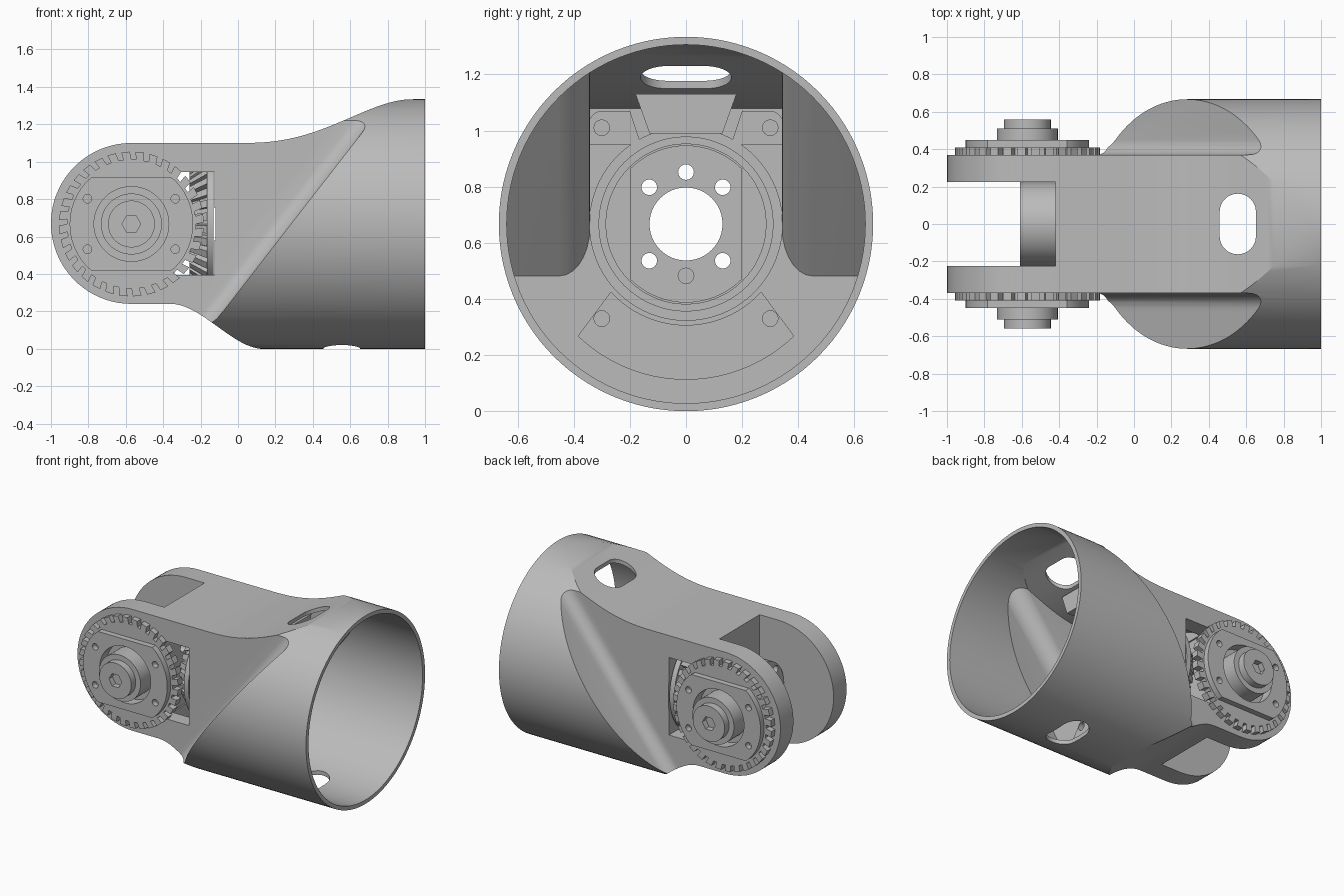
import bpy, bmesh
from math import sin, cos, pi, radians
from mathutils import Vector

if "Cube" in bpy.data.objects:
    bpy.data.objects.remove(bpy.data.objects["Cube"])

grey = bpy.data.materials.new("machined_grey")
grey.use_nodes = True
grey.diffuse_color = (0.5, 0.5, 0.5, 1)
grey.node_tree.nodes["Principled BSDF"].inputs["Base Color"].default_value = (0.5, 0.5, 0.5, 1)

MID = 0.667           # height of the barrel axis
HUB = (-0.57, 0.667)  # side gear axis in x, z
AXIS = (0, MID)       # barrel axis in y, z


def prism(name, pts, a, b, axis, taper=1.0, centre=(0, 0), bevel=None):
    """Extrude a 2D outline from a to b along an axis; optionally taper or round one edge."""
    place = {"x": lambda u, v, w: (w, u, v),
             "y": lambda u, v, w: (u, w, v),
             "z": lambda u, v, w: (u, v, w)}[axis]
    bm = bmesh.new()
    near = [bm.verts.new(place(u, v, a)) for u, v in pts]
    far = [bm.verts.new(place(centre[0] + (u - centre[0]) * taper,
                              centre[1] + (v - centre[1]) * taper, b)) for u, v in pts]
    bm.faces.new(near)
    bm.faces.new(far[::-1])
    for i in range(len(pts)):
        j = (i + 1) % len(pts)
        bm.faces.new((near[i], far[i], far[j], near[j]))
    if bevel:
        edge = bm.edges.get((near[1], near[2]))
        bmesh.ops.bevel(bm, geom=[edge], offset=bevel, segments=7, profile=0.5, affect="EDGES")
    bmesh.ops.recalc_face_normals(bm, faces=bm.faces)
    mesh = bpy.data.meshes.new(name)
    bm.to_mesh(mesh)
    bm.free()
    mesh.materials.append(grey)
    obj = bpy.data.objects.new(name, mesh)
    bpy.context.collection.objects.link(obj)
    return obj


def circle(c, r, n=64, start=0.0, end=2 * pi, ring=True):
    steps = n if ring else n - 1
    return [(c[0] + r * cos(start + (end - start) * i / steps),
             c[1] + r * sin(start + (end - start) * i / steps)) for i in range(n)]


def box2d(u0, u1, v0, v1):
    return [(u0, v0), (u1, v0), (u1, v1), (u0, v1)]


def toothed(c, r0, r1, n):
    pts = []
    for i in range(n):
        for r, f in ((r0, 0.0), (r1, 0.12), (r1, 0.72), (r0, 0.62)):
            t = 2 * pi * (i + f) / n
            pts.append((c[0] + r * cos(t), c[1] + r * sin(t)))
    return pts


def combine(obj, tool, op="DIFFERENCE"):
    mod = obj.modifiers.new("cut", "BOOLEAN")
    mod.operation, mod.solver, mod.object = op, "EXACT", tool
    bpy.context.view_layer.objects.active = obj
    bpy.ops.object.modifier_apply(modifier=mod.name)
    bpy.data.objects.remove(tool)


def drill(obj, c, r, a, b, axis, n=32):
    combine(obj, prism("drill", circle(c, r, n), a, b, axis))


def ease(t):
    t = max(0.0, min(1.0, t))
    return t * t * (3 - 2 * t)


def shell(name, inset):
    """Barrel cut by the side outline and by slanted, filleted flats on both sides."""
    end = 1 + inset * 2
    xs = [-0.4 + i * (end + 0.4) / 44 for i in range(45)]
    top = [(x, 1.1 + 0.234 * ease(max(0, x / 0.93) ** 1.35) - inset) for x in xs]
    low = [(x, 0.24 - 0.242 * ease((x + 0.36) / 0.5) + inset) for x in xs]
    nose = circle((-0.57, 0.67), 0.43 - inset, 40, pi / 2, 1.5 * pi, ring=False)
    body = prism(name, nose + low + top[::-1], -0.8, 0.8, "y")
    combine(body, prism("barrel", circle(AXIS, MID - inset, 112), -1.3, 1.3, "x"), "INTERSECT")
    shift = inset * 1.27
    line = [(-0.08 + shift + (z - 0.2) * 0.778, z) for z in (-0.2, 1.6)]
    for s in (1, -1):
        flat = prism("flat", [(-1.3, -0.2)] + line + [(-1.3, 1.6)],
                     s * (0.37 - inset), s * 0.9, "y", bevel=0.08 + inset)
        combine(body, flat)
    return body


# Main housing with its hollow barrel
housing = shell("housing", 0.0)
cavity = shell("cavity", 0.028)
combine(cavity, prism("limit", box2d(-0.9, 0.9, -0.3, 1.7), 0.175, 1.3, "x"), "INTERSECT")
combine(housing, cavity)

# Fork gap, gear chamber, side windows
combine(housing, prism("gap", box2d(-1.2, -0.42, -0.225, 0.225), -0.2, 1.6, "z"))
combine(housing, prism("chamber", circle(AXIS, 0.38), -0.33, -0.12, "x"))
combine(housing, prism("window", box2d(-0.34, -0.125, 0.395, 0.945), -0.5, 0.5, "y"))

# Oblong cable holes above and below
slot = circle((0.555, 0.065), 0.097, 17, 0, pi, False) + circle((0.555, -0.065), 0.097, 17, pi, 2 * pi, False)
combine(housing, prism("slot", slot, -0.2, 1.6, "z"))

# Stepped bearing seat in the bulkhead
for r, depth in ((0.31, 0.1), (0.285, 0.05)):
    drill(housing, AXIS, r, depth, 0.3, "x", 72)
bearing_ring = prism("bearing_ring", circle(AXIS, 0.345, 72), 0.17, 0.2, "x")
drill(bearing_ring, AXIS, 0.31, 0.1, 0.3, "x", 72)
bearing_plate = prism("bearing_plate", [(max(-0.2, min(0.2, y)), z) for y, z in circle(AXIS, 0.28, 72)],
                      0.045, 0.085, "x")

# Neck tube between the fork arms and the inner bevel gear
neck_tube = prism("neck_tube", circle(AXIS, 0.224), -0.61, -0.415, "x")
inner_gear = prism("inner_gear", toothed(AXIS, 0.315, 0.36, 32), -0.165, -0.26, "x", 0.8, AXIS)
gear_back = prism("inner_gear_back", circle(AXIS, 0.37, 72), -0.166, -0.13, "x")

# Shaft bore and bolt circle through everything on the barrel axis
for part in (housing, bearing_plate, neck_tube, inner_gear, gear_back):
    drill(part, AXIS, 0.13, -0.8, 0.4, "x", 48)
    for a in (45, 90, 135, 225, 270, 315):
        t = radians(a)
        drill(part, (0.185 * cos(t), MID + 0.185 * sin(t)), 0.028, -0.8, 0.4, "x", 16)

# Bulkhead pads with bolt holes
lower_pad = prism("lower_pad", circle(AXIS, 0.555, 40, radians(226), radians(314), False)
                  + circle(AXIS, 0.36, 40, radians(318), radians(222), False), 0.165, 0.187, "x")
for s in (1, -1):
    drill(lower_pad, (s * 0.3, 0.33), 0.028, 0.1, 0.3, "x", 16)
    drill(housing, (s * 0.3, 0.33), 0.028, 0.1, 0.3, "x", 16)
    side = "left" if s > 0 else "right"
    corner = circle((s * 0.3, 1.025), 0.045, 10, pi / 2, pi / 2 - s * pi / 2, False)
    lug = prism("upper_lug_" + side, [(s * 0.345, 0.95), (s * 0.16, 0.95), (s * 0.2, 1.07)] + corner,
                0.165, 0.205, "x")
    drill(lug, (s * 0.3, 1.01), 0.028, 0.1, 0.3, "x", 16)

# Tapered tie block under the roof
tie_block = shell("tie_block", 0.015)
wedge = [(-0.18, 1.13), (-0.13, 0.99), (0.13, 0.99), (0.18, 1.13)]
combine(tie_block, prism("wedge", wedge, 0.17, 0.45, "x"), "INTERSECT")

# Side gears, clamp plates and hubs on both fork arms
for s in (1, -1):
    side = "back" if s > 0 else "front"
    gear = prism("side_gear_" + side, toothed(HUB, 0.345, 0.387, 32), s * 0.36, s * 0.41, "y")
    plate_outline = [(x, max(MID - 0.25, min(MID + 0.25, z))) for x, z in circle(HUB, 0.33, 72)]
    plate = prism("clamp_plate_" + side, plate_outline, s * 0.405, s * 0.45, "y")
    for part in (gear, plate):
        drill(part, HUB, 0.2, -0.6, 0.6, "y", 48)
    for u in (-0.235, 0.235):
        for v in (-0.135, 0.135):
            drill(plate, (HUB[0] + u, HUB[1] + v), 0.023, -0.6, 0.6, "y", 16)
    hub = prism("hub_" + side, circle(HUB, 0.163), s * 0.36, s * 0.51, "y")
    cap = prism("hub_cap_" + side, circle(HUB, 0.125), s * 0.5, s * 0.56, "y")
    drill(cap, HUB, 0.05, s * 0.52, s * 0.6, "y", 6)

# Smooth the round surfaces, keep machined edges crisp
for obj in list(bpy.context.scene.objects):
    if obj.type == "MESH":
        bpy.ops.object.select_all(action="DESELECT")
        obj.select_set(True)
        bpy.context.view_layer.objects.active = obj
        bpy.ops.object.shade_smooth_by_angle(angle=radians(28))
